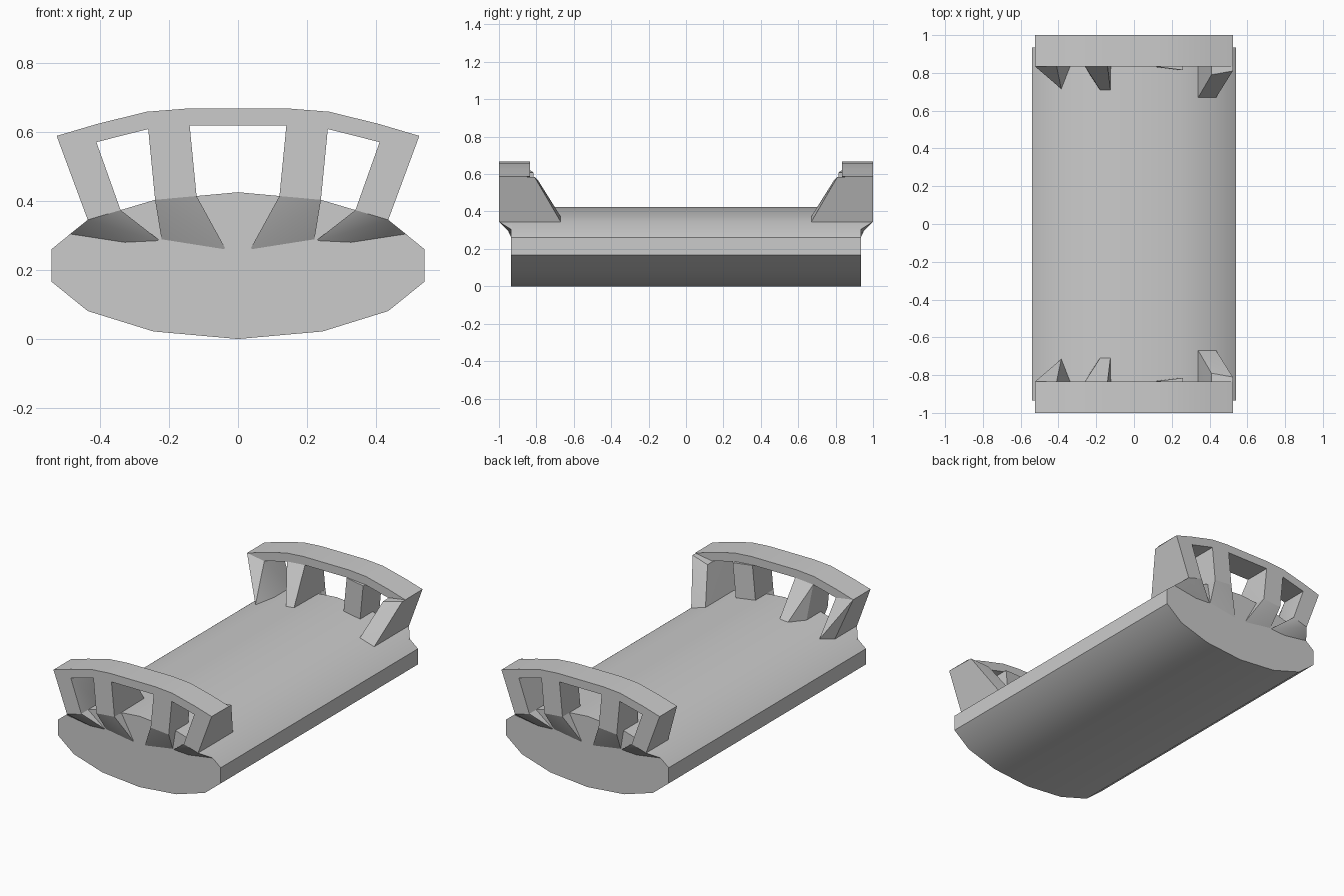
import bpy, bmesh, math

if "Cube" in bpy.data.objects:
    bpy.data.objects.remove(bpy.data.objects["Cube"])


def finish(name, bm):
    bmesh.ops.recalc_face_normals(bm, faces=bm.faces[:])
    mesh = bpy.data.meshes.new(name)
    bm.to_mesh(mesh)
    bm.free()
    ob = bpy.data.objects.new(name, mesh)
    bpy.context.collection.objects.link(ob)
    bpy.ops.object.select_all(action='DESELECT')
    ob.select_set(True)
    bpy.context.view_layer.objects.active = ob
    bpy.ops.object.shade_smooth_by_angle(angle=math.radians(25))
    return ob


def prism(name, profile, y0, y1):
    """Extrude an xz profile along y."""
    bm = bmesh.new()
    a = [bm.verts.new((x, y0, z)) for x, z in profile]
    b = [bm.verts.new((x, y1, z)) for x, z in profile]
    bm.faces.new(a)
    bm.faces.new(b[::-1])
    n = len(a)
    for i in range(n):
        j = (i + 1) % n
        bm.faces.new((a[i], b[i], b[j], a[j]))
    return finish(name, bm)


def hull(name, points, end):
    """Convex solid from points; end = 1 front, -1 mirrored to the back."""
    bm = bmesh.new()
    vs = [bm.verts.new((x, y * end, z)) for x, y, z in points]
    res = bmesh.ops.convex_hull(bm, input=vs)
    junk = {g for g in res['geom_interior'] + res['geom_unused']
            if isinstance(g, bmesh.types.BMVert)}
    bmesh.ops.delete(bm, geom=list(junk), context='VERTS')
    return finish(name, bm)


def mirrored(half):
    """Complete a right-hand profile with its left-hand half."""
    return half + [(-x, z) for x, z in reversed(half) if x > 0]


def deck(x):
    """Height of the body's top surface at x."""
    pts = [(0, 0.425), (0.24, 0.403), (0.435, 0.345), (0.54, 0.26)]
    x = abs(x)
    for (x0, z0), (x1, z1) in zip(pts, pts[1:]):
        if x <= x1:
            return z0 + (z1 - z0) * (x - x0) / (x1 - x0)
    return 0.26


# Lens-shaped body
lower = [(0, 0), (0.245, 0.022), (0.435, 0.081), (0.54, 0.166)]
upper = [(0.54, 0.26), (0.435, 0.345), (0.24, 0.403), (0, 0.425)]
body = lower + upper + [(-x, z) for x, z in reversed(lower + upper) if x > 0]
prism("body", body, -0.935, 0.935)

# Arched rail outline
rail_top = mirrored([(0.525, 0.588), (0.41, 0.622), (0.265, 0.658), (0.15, 0.667)])
rail_under = mirrored([(0.41, 0.57), (0.26, 0.608), (0.14, 0.618)])
rail = rail_top + rail_under[::-1]

# Post footprints on the deck (x, y) and tops under the rail (x, y, z)
posts = {
    "outer_right_post": (
        [(0.34, -1), (0.435, -1), (0.435, -0.67), (0.34, -0.67)],
        [(0.41, -1, 0.57), (0.525, -1, 0.588), (0.523, -0.81, 0.585), (0.41, -0.79, 0.565)]),
    "inner_right_post": (
        [(0.12, -1), (0.24, -1), (0.24, -0.815), (0.12, -0.83)],
        [(0.14, -1, 0.618), (0.26, -1, 0.608), (0.26, -0.815, 0.608), (0.14, -0.83, 0.618)]),
    "inner_left_post": (
        [(-0.12, -1), (-0.24, -1), (-0.24, -0.80), (-0.18, -0.71), (-0.125, -0.71)],
        [(-0.14, -1, 0.618), (-0.26, -1, 0.608), (-0.26, -0.835, 0.608), (-0.14, -0.835, 0.618)]),
    "outer_left_post": (
        [(-0.34, -1), (-0.435, -1), (-0.435, -0.79), (-0.385, -0.715), (-0.34, -0.83)],
        [(-0.41, -1, 0.57), (-0.525, -1, 0.588), (-0.525, -0.835, 0.588), (-0.41, -0.835, 0.57)]),
}

for end, label in ((1, "front"), (-1, "back")):
    prism(f"{label}_rail", rail, -1.0 * end, -0.835 * end)

    for name, (foot, top) in posts.items():
        base = [(x, y, deck(x)) for x, y in foot]
        hull(f"{label}_{name}", base + top, end)

    # Flared brackets blending the posts into the body's end face
    for s, side in ((1, "right"), (-1, "left")):
        yb = -0.93
        outer = [(0.34, -1, deck(0.34)), (0.435, -1, 0.345),
                 (0.34, yb, deck(0.34)), (0.435, yb, 0.345),
                 (0.49, yb, 0.301), (0.32, yb, 0.275), (0.22, yb, 0.28)]
        inner = [(0.12, -1, deck(0.12)), (0.24, -1, 0.403),
                 (0.12, yb, deck(0.12)), (0.24, yb, 0.403),
                 (0.22, yb, 0.28), (0.03, yb, 0.25)]
        for part, pts in (("outer", outer), ("inner", inner)):
            hull(f"{label}_{part}_{side}_bracket",
                 [(s * x, y, z) for x, y, z in pts], end)
